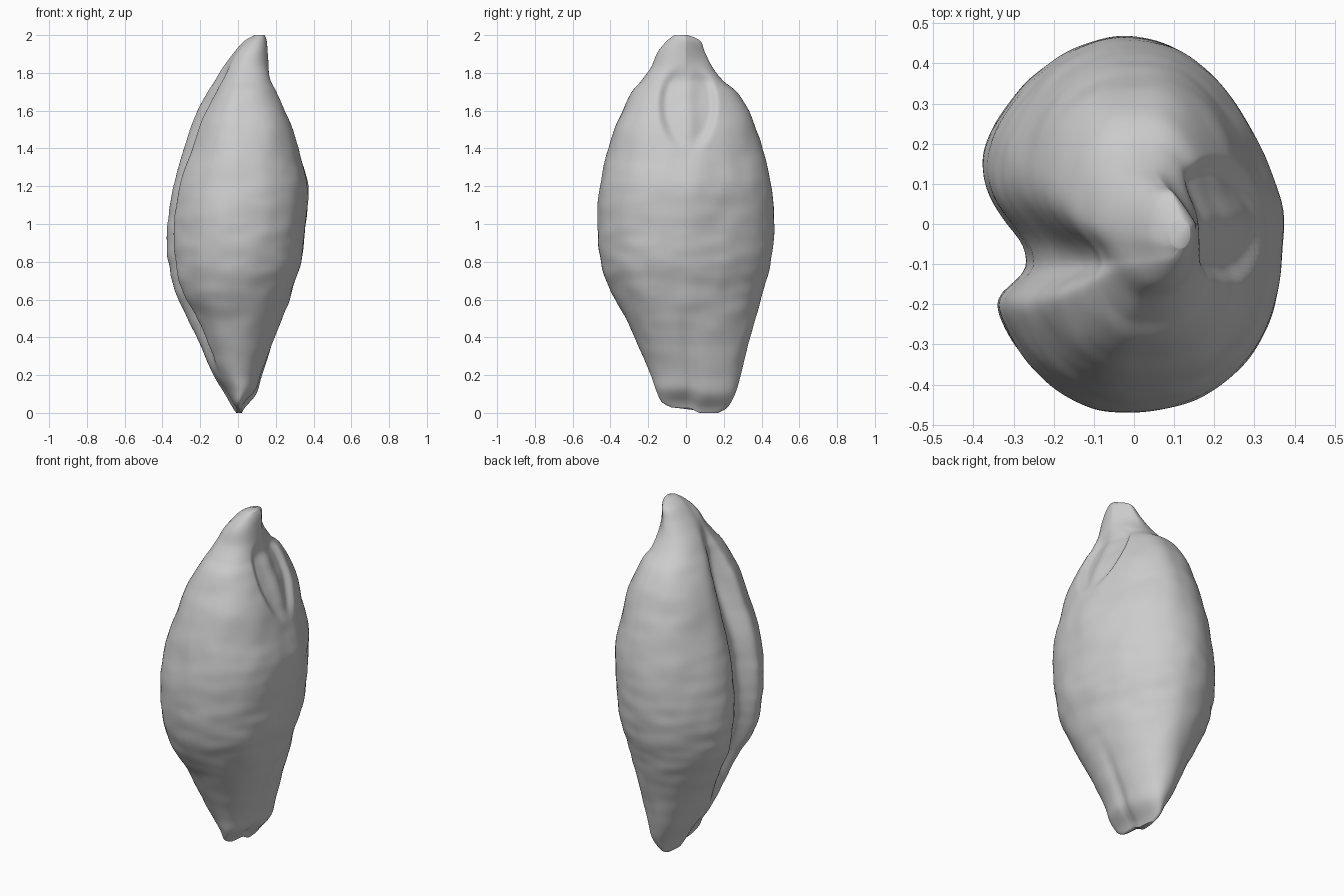
import bpy, bmesh
from math import cos, sin, pi, exp, hypot
from mathutils import Vector, noise

if "Cube" in bpy.data.objects:
    bpy.data.objects.remove(bpy.data.objects["Cube"])

SEGMENTS = 180
STEPS = 8

# Half outlines of the kernel: z, x min, x max, y min, y max
PROFILE = [
    (0.0, -.01, .02, -.08, .17),
    (.03, -.03, .04, -.13, .22),
    (.1, -.07, .1, -.16, .26),
    (.2, -.13, .13, -.19, .29),
    (.35, -.2, .18, -.25, .325),
    (.5, -.27, .235, -.32, .37),
    (.65, -.345, .285, -.4, .41),
    (.8, -.377, .333, -.45, .45),
    (.95, -.383, .35, -.468, .465),
    (1.1, -.37, .362, -.468, .462),
    (1.22, -.35, .362, -.453, .45),
    (1.35, -.315, .33, -.425, .42),
    (1.5, -.265, .29, -.38, .372),
    (1.6, -.22, .25, -.335, .332),
    (1.7, -.165, .205, -.287, .268),
    (1.76, -.125, .175, -.235, .195),
    (1.83, -.08, .163, -.185, .14),
    (1.91, -.02, .157, -.15, .1),
    (1.97, .035, .152, -.1, .075),
    (2.0, .09, .14, -.06, .01),
]


def smooth(a, b, v):
    t = max(0, min(1, (v - a) / (b - a)))
    return t * t * (3 - 2 * t)


def bump(v, centre, width):
    return exp(-((v - centre) / width) ** 2)


def spline(rows, steps):
    """Catmull-Rom sampling of the profile rows."""
    out = []
    last = len(rows) - 1
    for i in range(last):
        quad = [rows[max(0, min(last, i + k))] for k in (-1, 0, 1, 2)]
        for s in range(steps):
            t = s / steps
            out.append([b + t / 2 * (c - a + t * (2 * a - 5 * b + 4 * c - d
                        + t * (3 * (b - c) + d - a)))
                        for a, b, c, d in zip(*quad)])
    out.append(rows[-1])
    return out


def power(v, e):
    return abs(v) ** e * (1 if v >= 0 else -1)


def surface_point(row, angle):
    z, x0, x1, y0, y1 = row
    rx, ry = (x1 - x0) / 2, (y1 - y0) / 2
    # Fuller, squarer shoulders below the tip
    e = .95 - .15 * smooth(1.3, 1.62, z) * (1 - smooth(1.75, 1.92, z))
    c, s = power(cos(angle), e), power(sin(angle), e)
    x, y = (x0 + x1) / 2 + rx * c, (y0 + y1) / 2 + ry * s
    body = smooth(.15, .6, z) * (1 - smooth(1.75, 1.92, z))

    if c < 0:
        # Lengthwise crease, gentle on the back lobe and steep on the front lobe
        scale = min(1, ry / .42)
        d = (y + .072) / scale
        shape = exp(-(d / .11) ** 2) if d > 0 else exp(-(-d / .088) ** 3)
        depth = .106 * smooth(.15, .6, z) * (1 - .95 * smooth(1.5, 1.88, z))
        x += depth * shape * smooth(0, .3, -c)
        # Lower front lobe and swollen back lobe
        x += (.008 + .022 * smooth(1.2, 1.5, z)) * body * smooth(0, .12, -y) * smooth(0, .8, -c)
        x -= .016 * bump(y, .2, .09) * bump(z, .9, .4)
    else:
        # Flatter towards the back, fuller towards the front
        x -= rx * c * s * (.16 if s > 0 else .12) * body
        face = smooth(.1, .6, c)
        x += .012 * face * bump(y, .05, .09) * bump(z, 1.15, .14)
        # Sunken germ with a low central ridge
        ring = hypot((y - .01) / .15, (z - 1.63) / .24)
        sunk = .03 - .018 * bump(y, .01, .05)
        x -= sunk * face * (1 - smooth(.75, 1.1, ring)) * (1 - smooth(1.7, 1.86, z))
        # Shallow furrow running up from the base
        x -= .014 * face * bump(y + .1 * z, .05, .04) * smooth(0, .1, z) * (1 - smooth(.3, .6, z))
        # Tip cut back obliquely
        x -= .45 * c * max(0, y) * smooth(1.78, 1.9, z)

    # Uneven base
    z += .03 * (1 - smooth(.03, .3, z)) * (1 - smooth(0, .08, y))

    # Fine transverse wrinkles, strongest on the lower half
    out = Vector((c / rx, s / ry, 0)).normalized()
    amount = min(1, rx / .2) * smooth(0, .3, z) * (1 - smooth(1.75, 1.95, z))
    wrinkle = noise.noise(Vector((x * 6, y * 6, z * 15)))
    lump = noise.noise(Vector((x * 9, y * 9, z * 7 + 9)))
    band = .4 + .6 * bump(z, .75, .25)
    return Vector((x, y, z)) + out * amount * (.006 * band * wrinkle + .004 * lump)


# Kernel skin: stacked rings with closed ends
bm = bmesh.new()
rings = [[bm.verts.new(surface_point(row, 2 * pi * k / SEGMENTS)) for k in range(SEGMENTS)]
         for row in spline(PROFILE, STEPS)]
for low, high in zip(rings, rings[1:]):
    for k in range(SEGMENTS):
        n = (k + 1) % SEGMENTS
        bm.faces.new((low[k], low[n], high[n], high[k]))
for ring, flip in ((rings[0], True), (rings[-1], False)):
    centre = bm.verts.new(sum((v.co for v in ring), Vector()) / SEGMENTS)
    for k in range(SEGMENTS):
        pair = (ring[k], ring[(k + 1) % SEGMENTS])
        bm.faces.new((*(reversed(pair) if flip else pair), centre))
mesh = bpy.data.meshes.new("seed_kernel")
bm.to_mesh(mesh)
bm.free()

kernel = bpy.data.objects.new("seed_kernel", mesh)
bpy.context.collection.objects.link(kernel)
for poly in mesh.polygons:
    poly.use_smooth = True

# Plain grey skin
grey = bpy.data.materials.new("plain_grey")
grey.use_nodes = True
colour = (.6, .6, .6, 1)
grey.diffuse_color = colour
grey.node_tree.nodes["Principled BSDF"].inputs["Base Color"].default_value = colour
mesh.materials.append(grey)
